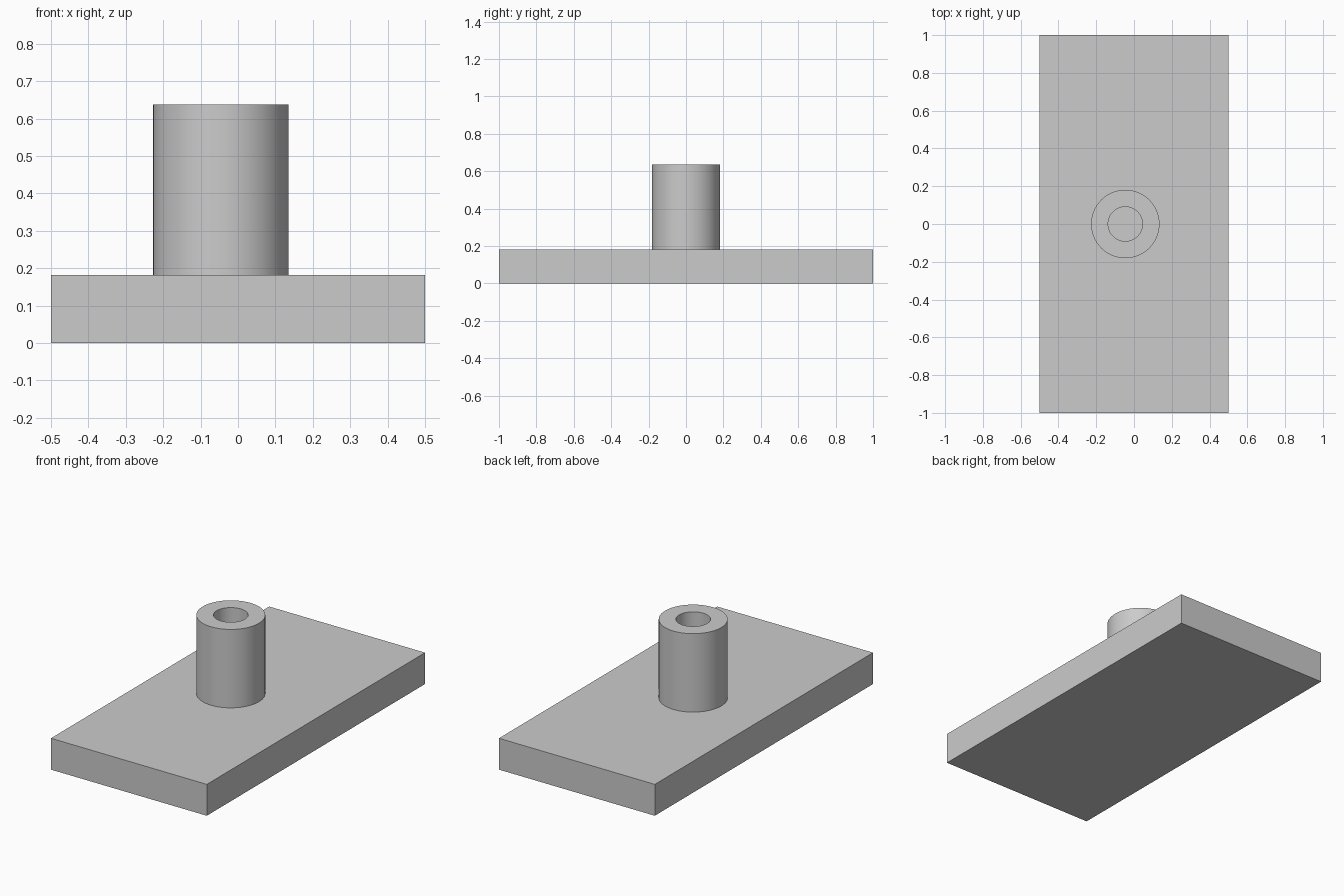
import bpy
import bmesh
from math import radians
from mathutils import Matrix, Vector

cube = bpy.data.objects.get("Cube")
if cube:
    bpy.data.objects.remove(cube, do_unlink=True)

PLATE_SIZE = (1.0, 2.0, 0.182)
TUBE_X, TUBE_TOP = -0.046, 0.637
OUTER_R, BORE_R = 0.181, 0.091
SIDES = 64

grey = bpy.data.materials.new("plain_grey")
grey.use_nodes = True
COLOUR = (0.6, 0.6, 0.6, 1.0)
grey.diffuse_color = COLOUR
grey.node_tree.nodes["Principled BSDF"].inputs["Base Color"].default_value = COLOUR


def add_object(name, bm):
    bmesh.ops.recalc_face_normals(bm, faces=bm.faces)
    mesh = bpy.data.meshes.new(name)
    bm.to_mesh(mesh)
    bm.free()
    mesh.materials.append(grey)
    obj = bpy.data.objects.new(name, mesh)
    bpy.context.collection.objects.link(obj)
    return obj


# Flat rectangular base
bm = bmesh.new()
bmesh.ops.create_cube(bm, size=1.0)
bmesh.ops.scale(bm, vec=PLATE_SIZE, verts=bm.verts)
bmesh.ops.translate(bm, vec=(0, 0, PLATE_SIZE[2] / 2), verts=bm.verts)
add_object("base_plate", bm)

# Upright tube: outer wall, rim and bore revolved from one profile
bm = bmesh.new()
bottom = PLATE_SIZE[2]
profile = [(OUTER_R, bottom), (OUTER_R, TUBE_TOP), (BORE_R, TUBE_TOP), (BORE_R, bottom)]
verts = [bm.verts.new((r, 0, z)) for r, z in profile]
edges = [bm.edges.new(pair) for pair in zip(verts, verts[1:])]
bmesh.ops.spin(bm, geom=verts + edges, cent=(0, 0, 0), axis=(0, 0, 1),
               angle=radians(360), steps=SIDES, use_merge=True)
bmesh.ops.remove_doubles(bm, verts=bm.verts, dist=0.0001)
bmesh.ops.translate(bm, vec=(TUBE_X, 0, 0), verts=bm.verts)
tube = add_object("upright_tube", bm)

# Round walls smooth, rim edges sharp
bpy.ops.object.select_all(action="DESELECT")
tube.select_set(True)
bpy.context.view_layer.objects.active = tube
bpy.ops.object.shade_smooth_by_angle(angle=radians(30))
